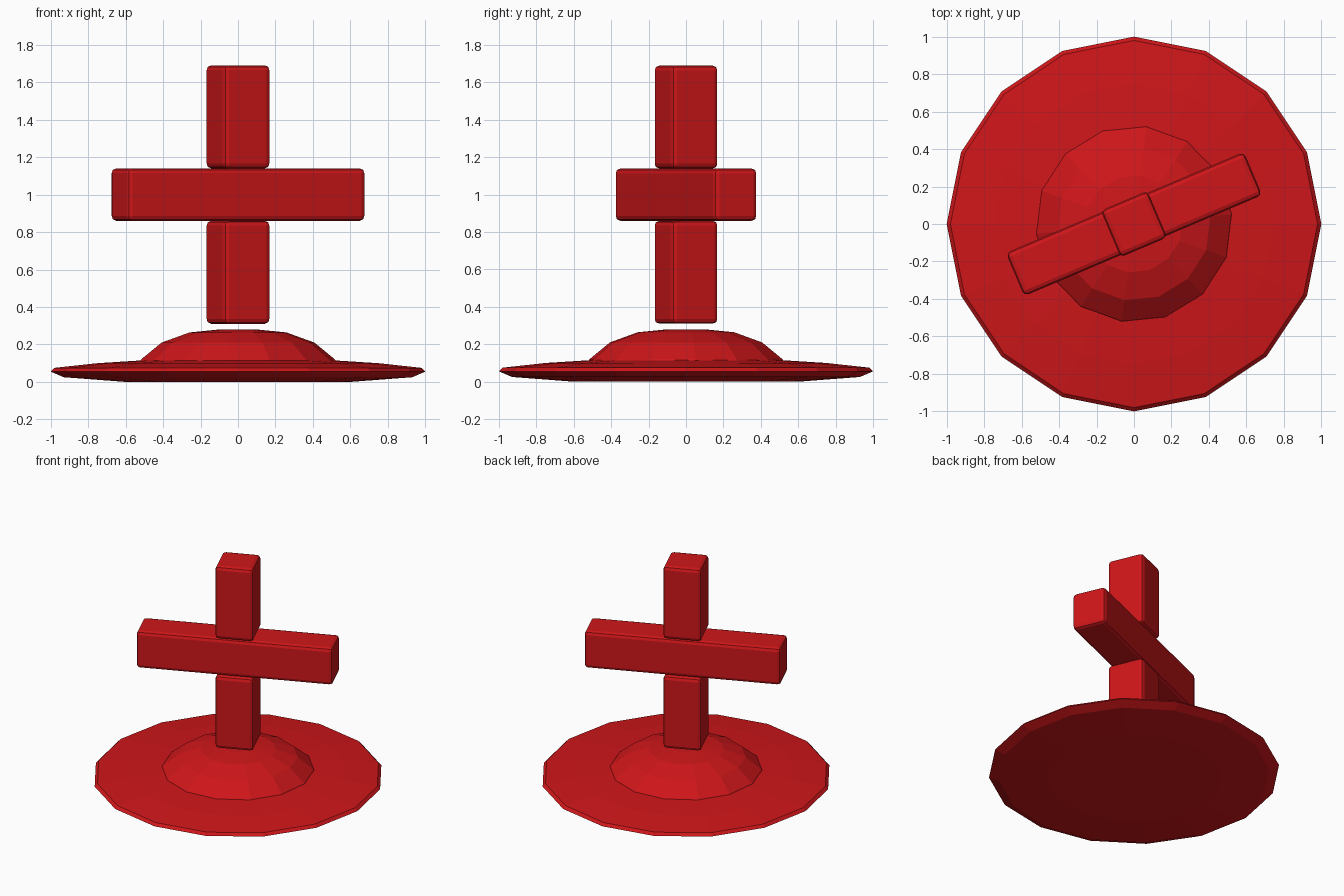
import bpy, bmesh
from math import cos, sin, pi, radians

if "Cube" in bpy.data.objects:
    bpy.data.objects.remove(bpy.data.objects["Cube"])

red = bpy.data.materials.new("red")
red.diffuse_color = (0.62, 0.008, 0.01, 1)
red.use_nodes = True
red.node_tree.nodes["Principled BSDF"].inputs["Base Color"].default_value = red.diffuse_color
TURN = radians(23)


def finish(name, bm):
    bmesh.ops.recalc_face_normals(bm, faces=bm.faces)
    me = bpy.data.meshes.new(name)
    bm.to_mesh(me)
    bm.free()
    me.materials.append(red)
    ob = bpy.data.objects.new(name, me)
    bpy.context.collection.objects.link(ob)
    return ob


def lathe(name, profile, sides, phase=0):
    """Faceted solid of revolution; both ends are capped flat."""
    bm = bmesh.new()
    rings = [[bm.verts.new((r * cos(phase + 2 * pi * i / sides),
                            r * sin(phase + 2 * pi * i / sides), z))
              for i in range(sides)] for r, z in profile]
    for a, b in zip(rings, rings[1:]):
        for i in range(sides):
            j = (i + 1) % sides
            bm.faces.new((a[i], a[j], b[j], b[i]))
    bm.faces.new(rings[0][::-1])
    bm.faces.new(rings[-1])
    return finish(name, bm)


def block(name, size, z):
    """Chamfered box, turned about the vertical axis."""
    bm = bmesh.new()
    bmesh.ops.create_cube(bm, size=1)
    bmesh.ops.scale(bm, vec=size, verts=bm.verts)
    bmesh.ops.bevel(bm, geom=bm.edges[:], offset=0.026, segments=2,
                    profile=0.5, affect='EDGES')
    ob = finish(name, bm)
    ob.location.z = z
    ob.rotation_euler.z = TURN
    return ob


# wide shallow dish with a thin rim
lathe("base_disc", [(0.6, 0.0), (0.93, 0.025), (1.0, 0.055), (0.98, 0.075),
                    (0.75, 0.1), (0.4, 0.122)], 16)
# low mound in the middle of the disc
lathe("base_dome", [(0.54, 0.09), (0.52, 0.12), (0.41, 0.21),
                    (0.26, 0.264), (0.1, 0.28)], 14, 0.1)
# upright blocks and the crossbar between them
block("lower_post", (0.27, 0.27, 0.55), 0.585)
block("crossbar", (1.38, 0.25, 0.28), 1.0)
block("upper_post", (0.27, 0.27, 0.55), 1.415)
